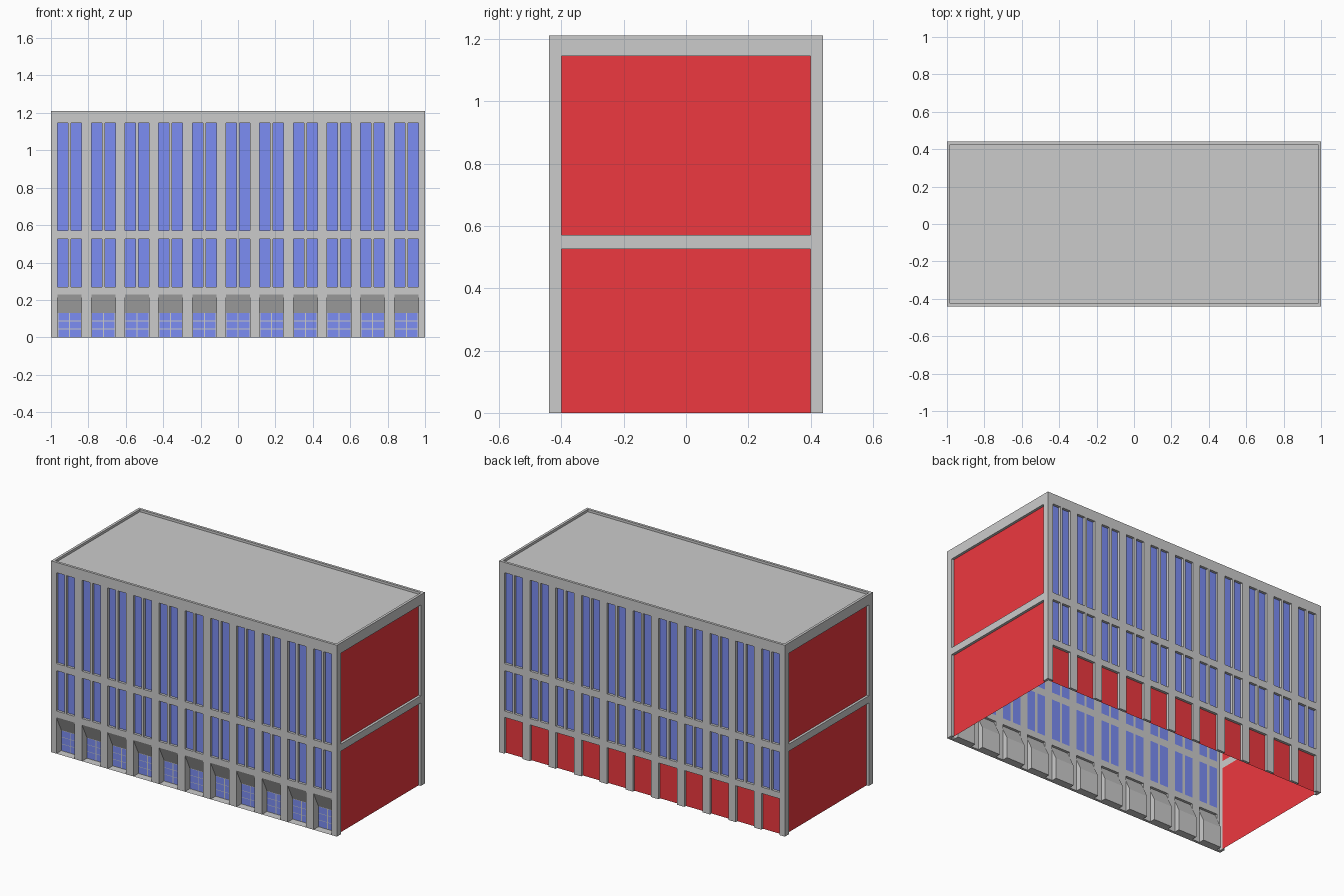
import bpy, bmesh
from mathutils import Vector

if "Cube" in bpy.data.objects:
    bpy.data.objects.remove(bpy.data.objects["Cube"])

W, D, H, T = 1.0, 0.44, 1.21, 0.016      # half width, half depth, height, wall thickness
BAYS = [-0.9 + 0.18 * i for i in range(11)]
HALF, MULL = 0.064, 0.008                # half bay width, half mullion width
ROWS = [(0.27, 0.525), (0.57, 1.145)]    # upper window rows
GROUND = 0.23                            # top of ground floor bays
NICHE = 0.05                             # depth of the ground floor niches


def material(name, rgb):
    m = bpy.data.materials.new(name)
    m.diffuse_color = (*rgb, 1)
    m.use_nodes = True
    m.node_tree.nodes["Principled BSDF"].inputs["Base Color"].default_value = m.diffuse_color
    return m


BLUE = material("blue_glass", (0.2, 0.27, 0.9))
RED = material("red_panel", (0.85, 0.04, 0.05))


def finish(name, bm, mat=None):
    me = bpy.data.meshes.new(name)
    bm.to_mesh(me)
    bm.free()
    ob = bpy.data.objects.new(name, me)
    bpy.context.collection.objects.link(ob)
    if mat:
        me.materials.append(mat)
    return ob


def side(normal):
    """Map (along, z, depth inward) to a point on one side of the building."""
    n = Vector(normal)
    u = Vector((0, 0, 1)).cross(n)
    dist = D if n.y else W
    return lambda a, z, d=0: u * a + n * (dist - d) + Vector((0, 0, z))


def rect(bm, place, a0, a1, z0, z1, d):
    return bm.faces.new([bm.verts.new(place(a, z, d))
                         for a, z in ((a0, z0), (a1, z0), (a1, z1), (a0, z1))])


def wall(name, place, half, holes):
    """Flat wall with rectangular holes, thickened inward."""
    us = sorted({-half, half} | {round(h[k], 4) for h in holes for k in (0, 1)})
    zs = sorted({0, H} | {round(h[k], 4) for h in holes for k in (2, 3)})
    bm = bmesh.new()
    for a0, a1 in zip(us, us[1:]):
        for z0, z1 in zip(zs, zs[1:]):
            a, z = (a0 + a1) / 2, (z0 + z1) / 2
            if not any(h[0] < a < h[1] and h[2] < z < h[3] for h in holes):
                rect(bm, place, a0, a1, z0, z1, 0)
    bmesh.ops.remove_doubles(bm, verts=bm.verts, dist=1e-5)
    bmesh.ops.dissolve_limit(bm, angle_limit=0.01, verts=bm.verts, edges=bm.edges)
    ob = finish(name, bm)
    mod = ob.modifiers.new("thickness", "SOLIDIFY")
    mod.thickness, mod.offset = T, -1


def panels(name, place, rects, depth, mat):
    bm = bmesh.new()
    for r in rects:
        rect(bm, place, *r, depth)
    finish(name, bm, mat)


windows = [(c + s[0], c + s[1], z0, z1) for c in BAYS for z0, z1 in ROWS
           for s in ((-HALF, -MULL), (MULL, HALF))]
ground = [(c - HALF, c + HALF, 0, GROUND) for c in BAYS]
ends = [(-0.4, 0.4, 0, 0.525), (-0.4, 0.4, 0.57, 1.145)]

# Long walls with their window glass
for label, n in (("front", (0, -1, 0)), ("back", (0, 1, 0))):
    wall(label + "_wall", side(n), W, windows + ground)
    panels(label + "_windows", side(n), windows, T, BLUE)

# Red ground floor panels on the back
panels("back_ground_panels", side((0, 1, 0)), ground, T, RED)

# End walls with two large red panels each
for label, n in (("right", (1, 0, 0)), ("left", (-1, 0, 0))):
    wall(label + "_wall", side(n), D - T, ends)
    panels(label + "_panels", side(n), ends, T, RED)

# Ground floor niches on the front: sloped head, back, floor and cheeks
front = side((0, -1, 0))
profile = [(GROUND, 0), (0.13, NICHE), (0, NICHE), (0, 0)]
bm = bmesh.new()
for c in BAYS:
    l, r = [[bm.verts.new(front(a, z, d)) for z, d in profile]
            for a in (c - HALF, c + HALF)]
    for i in range(3):
        bm.faces.new((l[i], l[i + 1], r[i + 1], r[i]))
    bm.faces.new(l[::-1])
    bm.faces.new(r)
finish("front_niches", bm)

# Small panes on the niche backs, two across and three high
bar, ph = 0.003, 0.129 / 3
panes = [(c + s[0], c + s[1], k * ph + bar, (k + 1) * ph) for c in BAYS
         for s in ((-HALF + bar, -bar), (bar, HALF - bar)) for k in range(3)]
panels("front_niche_panes", front, panes, NICHE - 0.002, BLUE)

# Roof deck just below the parapet
bm = bmesh.new()
x, y = W - T, D - T
bm.faces.new([bm.verts.new((a, b, 1.195)) for a, b in ((-x, -y), (x, -y), (x, y), (-x, y))])
finish("roof_deck", bm)
